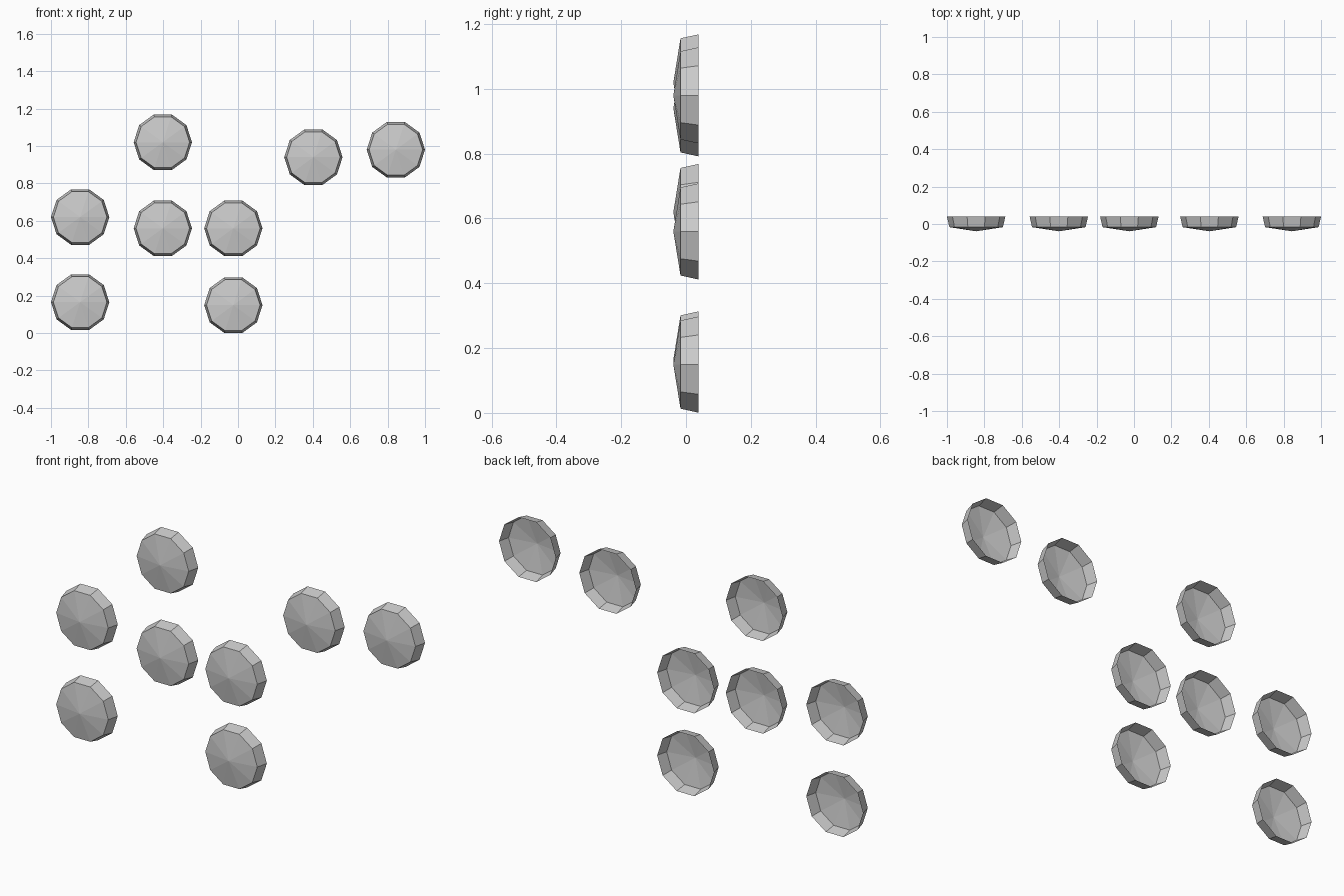
import bpy, bmesh
from math import cos, sin, pi

if "Cube" in bpy.data.objects:
    bpy.data.objects.remove(bpy.data.objects["Cube"])

SIDES = 10
CENTRES = [(-0.844, 0.62), (-0.844, 0.165), (-0.402, 1.02), (-0.402, 0.56),
           (-0.025, 0.56), (-0.025, 0.149), (0.403, 0.94), (0.844, 0.98)]


def ring(bm, radius, y):
    return [bm.verts.new((radius * cos(2 * pi * i / SIDES), y,
                          radius * sin(2 * pi * i / SIDES))) for i in range(SIDES)]


# Shared stud shell: tapered wall, shallow pointed front, open back
bm = bmesh.new()
back = ring(bm, 0.156, 0.039)
front = ring(bm, 0.143, -0.017)
apex = bm.verts.new((0, -0.039, 0))
for i in range(SIDES):
    j = (i + 1) % SIDES
    bm.faces.new((front[i], front[j], back[j], back[i]))
    bm.faces.new((apex, front[j], front[i]))
# Make every face point outward, away from the stud's inside
bm.normal_update()
bmesh.ops.recalc_face_normals(bm, faces=bm.faces)
if apex.link_faces[0].normal.y > 0:
    bmesh.ops.reverse_faces(bm, faces=bm.faces)
mesh = bpy.data.meshes.new("stud")
bm.to_mesh(mesh)
bm.free()

# Scattered studs
for n, (x, z) in enumerate(CENTRES, 1):
    stud = bpy.data.objects.new(f"stud_{n}", mesh)
    stud.location = (x, 0, z)
    bpy.context.collection.objects.link(stud)
